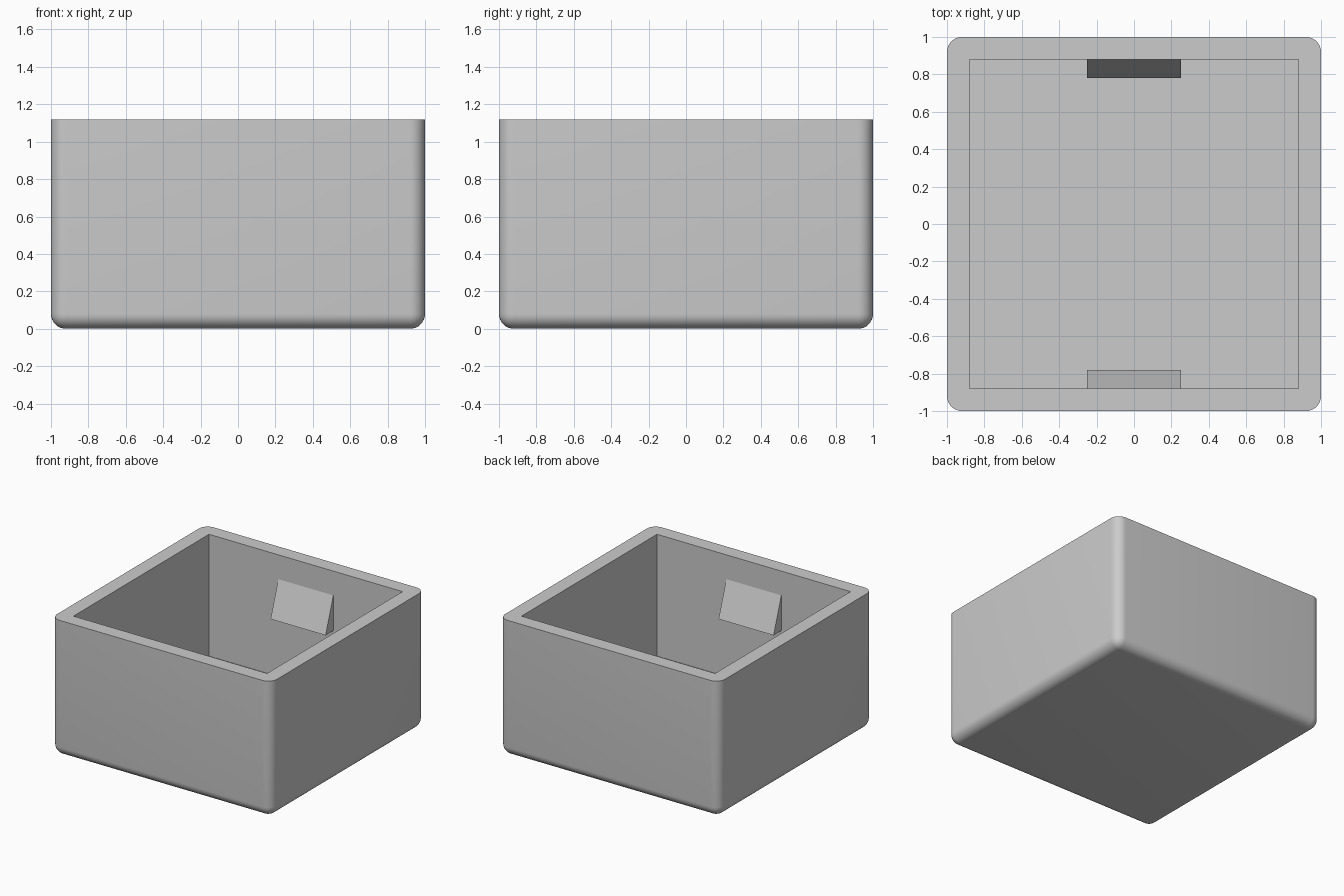
import bpy
import bmesh

if "Cube" in bpy.data.objects:
    bpy.data.objects.remove(bpy.data.objects["Cube"], do_unlink=True)

HEIGHT = 1.12
WALL = 0.12
INNER = 1 - WALL

grey = bpy.data.materials.new("light_grey")
grey.use_nodes = True
colour = (0.6, 0.6, 0.6, 1)
grey.diffuse_color = colour
grey.node_tree.nodes["Principled BSDF"].inputs["Base Color"].default_value = colour


def add_object(name, bm):
    bmesh.ops.recalc_face_normals(bm, faces=bm.faces[:])
    mesh = bpy.data.meshes.new(name)
    bm.to_mesh(mesh)
    bm.free()
    mesh.materials.append(grey)
    obj = bpy.data.objects.new(name, mesh)
    bpy.context.collection.objects.link(obj)
    return obj


def rounded_block(name, half, low, high, radius, picks_edge):
    """Square block whose chosen edges are filleted."""
    bm = bmesh.new()
    bmesh.ops.create_cube(bm, size=2)
    for v in bm.verts:
        v.co = (v.co.x * half, v.co.y * half, high if v.co.z > 0 else low)
    edges = [e for e in bm.edges if picks_edge(e, low, high)]
    bmesh.ops.bevel(bm, geom=edges, offset=radius, offset_type='OFFSET',
                    segments=8, profile=0.5, affect='EDGES')
    return add_object(name, bm)


def not_rim(edge, low, high):
    return any(v.co.z < high for v in edge.verts)


def floor_only(edge, low, high):
    return all(v.co.z == low for v in edge.verts)


# Open box: rounded outside, sharp inner corners, filleted floor
box = rounded_block("box_shell", 1, 0, HEIGHT, 0.08, not_rim)
cavity = rounded_block("cavity_cutter", INNER, WALL, HEIGHT + 0.2, 0.055, floor_only)
cavity.hide_render = True

cut = box.modifiers.new("cavity", 'BOOLEAN')
cut.operation = 'DIFFERENCE'
cut.solver = 'EXACT'
cut.object = cavity
bpy.ops.object.select_all(action='DESELECT')
bpy.context.view_layer.objects.active = box
box.select_set(True)
bpy.ops.object.modifier_apply(modifier=cut.name)
bpy.data.objects.remove(cavity, do_unlink=True)
bpy.ops.object.shade_smooth_by_angle(angle=0.52)

# Wedge-shaped catches on the front and back inner walls
CATCH_PROFILE = [(INNER + 0.02, 0.63), (INNER - 0.1, 0.63),
                 (INNER, 0.92), (INNER + 0.02, 0.92)]
for name, side in (("front_catch", -1), ("back_catch", 1)):
    bm = bmesh.new()
    end = bm.faces.new([bm.verts.new((-0.25, side * y, z)) for y, z in CATCH_PROFILE])
    grown = bmesh.ops.extrude_face_region(bm, geom=[end])["geom"]
    bmesh.ops.translate(bm, vec=(0.5, 0, 0),
                        verts=[g for g in grown if isinstance(g, bmesh.types.BMVert)])
    add_object(name, bm)
